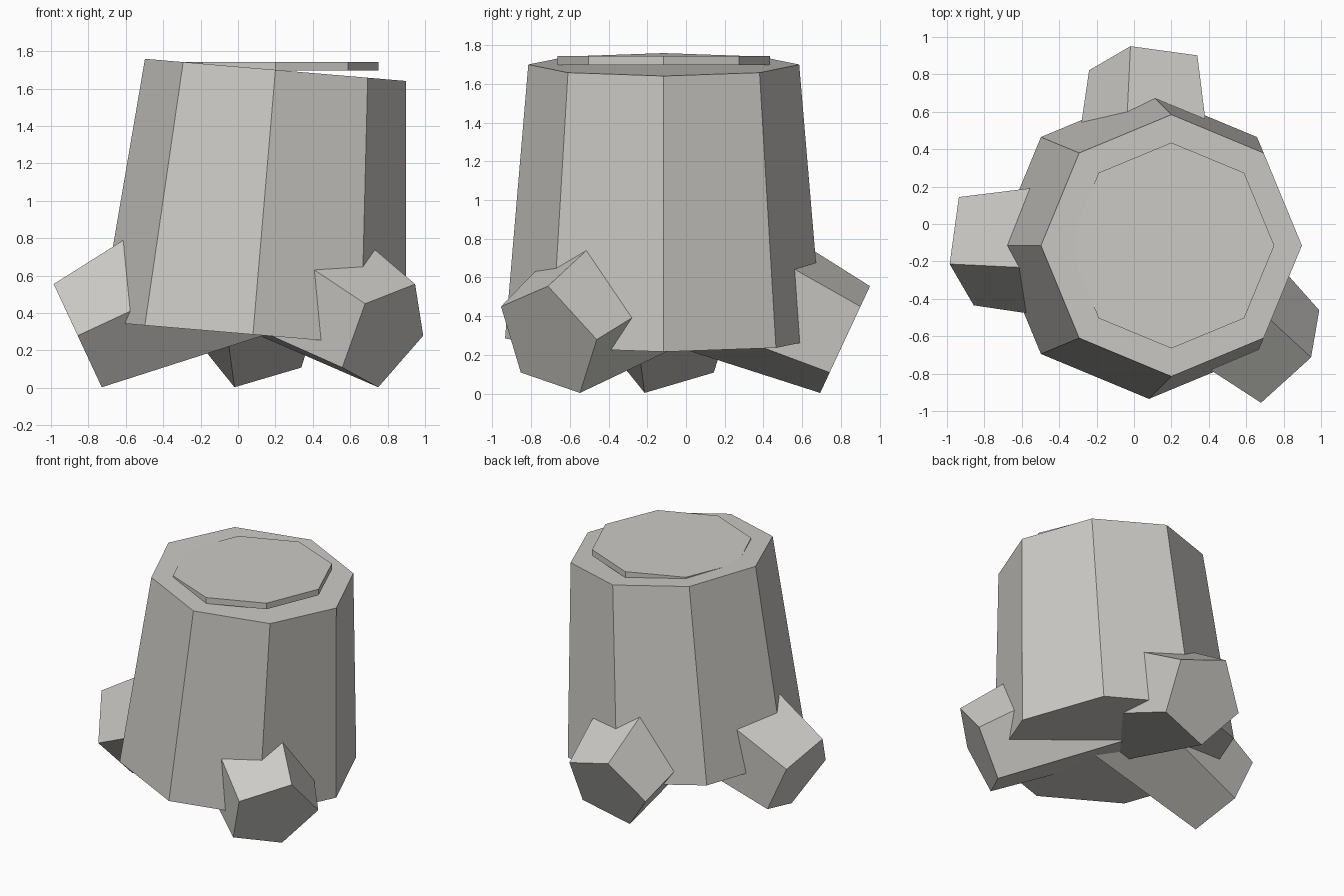
import bpy
import math
from mathutils import Matrix, Vector

if "Cube" in bpy.data.objects:
    bpy.data.objects.remove(bpy.data.objects["Cube"])

grey = bpy.data.materials.new("warm_grey")
grey.diffuse_color = (0.6, 0.59, 0.56, 1.0)
grey.use_nodes = True
grey.node_tree.nodes["Principled BSDF"].inputs["Base Color"].default_value = grey.diffuse_color


def cone(name, sides, r_low, r_high, length, matrix):
    """Faceted cone whose axis is the local z of the given matrix."""
    bpy.ops.mesh.primitive_cone_add(vertices=sides, radius1=r_low,
                                    radius2=r_high, depth=length)
    obj = bpy.context.object
    obj.name = name
    obj.data.materials.append(grey)
    obj.data.transform(matrix)
    return obj


# Leaning eight-sided trunk
cone("trunk", 8, 0.82, 0.70, 1.42,
     Matrix.Translation((0.14, -0.115, 0.9925))
     @ Matrix.Rotation(math.radians(4.85), 4, 'Y'))

# Level cut plate, sunk into the high side of the trunk top
cone("cut_top", 8, 0.55, 0.55, 0.045,
     Matrix.Translation((0.2, -0.115, 1.7205)))

# Three five-sided roots, thin end outward and down
LENGTH = 0.9
DIP = math.radians(25)
for i, (azimuth, reach) in enumerate([(-40, 0.92), (90, 0.937), (180, 0.937)]):
    a = math.radians(azimuth)
    radial = Vector((math.cos(a), math.sin(a), 0))
    side = Vector((-math.sin(a), math.cos(a), 0))
    out = radial * math.cos(DIP) - Vector((0, 0, math.sin(DIP)))
    up = radial * math.sin(DIP) + Vector((0, 0, math.cos(DIP)))
    # local x = up, local y = -side, local z = outward
    frame = Matrix((up, out.cross(up), out)).transposed().to_4x4()
    sign = 1 if out.cross(up).dot(side) > 0 else -1
    # place one corner 18 degrees from the top towards the side
    first = bpy.data.objects  # corners repeat every 72 degrees
    spin = Matrix.Rotation(math.radians(18 * sign), 4, 'Z')
    tip = Vector((0.08, -0.115, 0.279)) + radial * reach
    root = cone(f"root_{i + 1}", 5, 0.44, 0.32, LENGTH,
                Matrix.Translation(tip - out * LENGTH / 2) @ frame @ spin
                @ Matrix.Rotation(math.radians(-90), 4, 'Z'))
